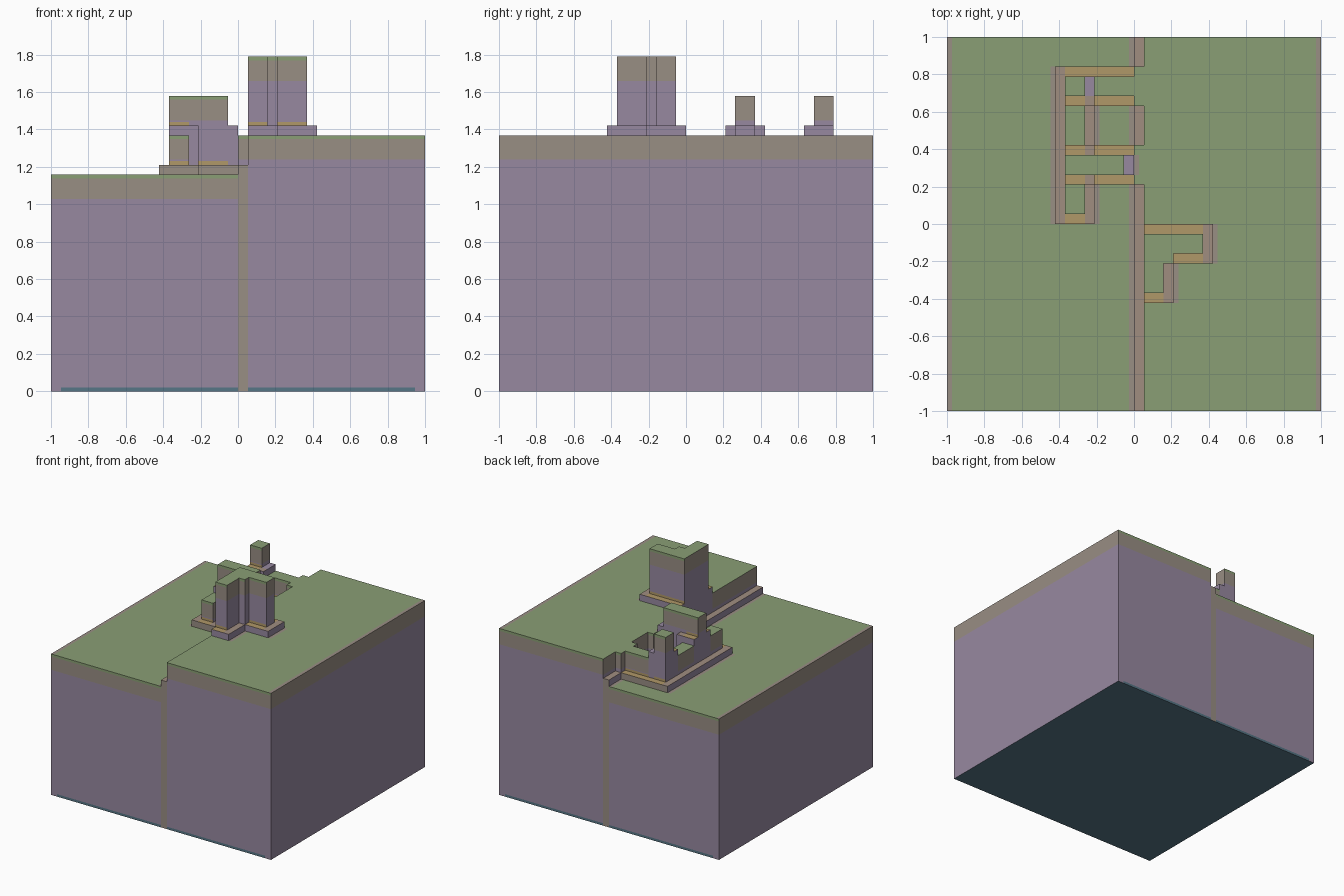
import bpy, bmesh

if "Cube" in bpy.data.objects:
    bpy.data.objects.remove(bpy.data.objects["Cube"])

U = 1 / 19          # block size
S = 2               # sub-cells per block
N = 38 * S          # sub-cells along each side


def linear(c):
    c /= 255
    return c / 12.92 if c <= 0.04045 else ((c + 0.055) / 1.055) ** 2.4


COLOURS = {
    "grass green": (138, 159, 117), "earth tan": (153, 142, 132),
    "rock purple": (151, 137, 160), "ledge orange": (176, 152, 104),
    "ledge dusk": (160, 141, 128), "base teal": (86, 118, 134),
}
materials = []
for name, rgb in COLOURS.items():
    m = bpy.data.materials.new(name)
    m.diffuse_color = (*[linear(c) for c in rgb], 1)
    m.use_nodes = True
    m.node_tree.nodes["Principled BSDF"].inputs["Base Color"].default_value = m.diffuse_color
    materials.append(m)
GREEN, TAN, PURPLE, ORANGE, DUSK, TEAL = range(6)

# Height map: each cell stores (height in blocks, top colour, owning part)
grid = {}


def paint(part, x0, x1, y0, y1, h, top=GREEN):
    for i in range((x0 + 19) * S, (x1 + 19) * S):
        for j in range((y0 + 19) * S, (y1 + 19) * S):
            grid[i, j] = (h, top, part)


# Ground: low side, cliff and high side
paint("lower_ground", -19, 0, -19, 19, 22)
paint("upper_ground", 0, 19, -19, 19, 26)
for y0, y1 in ((-19, 4), (8, 12), (16, 19)):
    paint("cliff_ledge", 0, 1, y0, y1, 23, DUSK)

# Footing around the small ruin
F = "ruin_footing"
paint(F, -8, -4, 0, 16, 23, DUSK)
paint(F, -7, -5, 0, 1, 23, ORANGE)
paint(F, -7, 0, 15, 16, 23, ORANGE)
paint(F, -5, -4, 8, 12, 23, DUSK)
for y in (4, 7, 12):
    paint(F, -4, 0, y, y + 1, 23, ORANGE)

# Ruin walls: low walls, wall caps, tall wall and corner post
R = "ruin_wall"
for y0, y1 in ((1, 4), (8, 12)):
    paint(R, -7, -5, y0, y1, 26)
for y in (4, 7, 12):
    paint(R, -7, -5, y, y + 1, 27, ORANGE)
    paint(R, -5, -4, y, y + 1, 27, DUSK)
paint(R, -4, 0, 13, 15, 26)
paint(R, -1, 0, 5, 7, 27, PURPLE)
paint(R, -5, -4, 13, 15, 27, PURPLE)
paint("ruin_tall_wall", -7, -1, 5, 7, 30)
paint("ruin_post", -7, -5, 13, 15, 30)

# Tower footing and stepped tower on the high side
T = "tower_footing"
paint(T, 1, 8, -4, 0, 27, DUSK)
paint(T, 1, 4, -8, -4, 27, DUSK)
paint(T, 1, 7, -1, 0, 27, ORANGE)
paint(T, 4, 7, -4, -3, 27, ORANGE)
paint(T, 1, 3, -8, -7, 27, ORANGE)
paint("tower", 1, 7, -3, -1, 34)
paint("tower", 1, 4, -4, -3, 34)
paint("tower", 1, 3, -7, -4, 34)

meshes = {}


def quad(part, pts, mat):
    bm = meshes.setdefault(part, bmesh.new()) if part not in meshes else meshes[part]
    bm.faces.new([bm.verts.new(p) for p in pts]).material_index = mat


def wall_bands(h, low, top, dy, foot, x):
    """Colour bands of one wall strip, from the top down, as (z_top, z_bottom, colour)."""
    z1, z0 = h * U, low * U
    if h in (23, 27) and top != GREEN:
        return [(z1, z0, TAN if dy and h == 23 else PURPLE)]
    levels = [(z1 - 0.02, GREEN)] if dy else []
    levels += [(z1 - 0.13, TAN)]
    if dy and foot == ORANGE:
        levels += [(z0 + 0.02, PURPLE), (z0, ORANGE)]
    elif dy and low == 0 and abs(x) < 0.95:
        levels += [(0.02, PURPLE), (0, TEAL)]
    else:
        levels += [(z0, PURPLE)]
    out, z = [], z1
    for lower, mat in levels:
        lower = max(lower, z0)
        if z - lower > 1e-5:
            out.append((z, lower, mat))
            z = lower
    return out


# Turn the height map into tops and walls
r = U / S / 2
for (i, j), (h, top, part) in grid.items():
    x, y = -1 + (2 * i + 1) * r, -1 + (2 * j + 1) * r
    colour = top
    for dx, dy in ((1, 0), (-1, 0), (0, 1), (0, -1)):
        low, foot, _ = grid.get((i + dx, j + dy), (0, None, None))
        # Worn earth strip on ground beside walls and at the outer sides
        if dx and part.endswith("ground") and (low > h or low == 0):
            colour = TAN
        if low >= h:
            continue
        tx, ty = -dy, dx
        ax, ay = x + (dx - tx) * r, y + (dy - ty) * r
        bx, by = x + (dx + tx) * r, y + (dy + ty) * r
        for z1, z0, mat in wall_bands(h, low, top, dy, foot, x):
            quad(part, [(ax, ay, z0), (bx, by, z0), (bx, by, z1), (ax, ay, z1)], mat)
    z = h * U
    quad(part, [(x - r, y - r, z), (x + r, y - r, z), (x + r, y + r, z), (x - r, y + r, z)], colour)

# Underside
quad("underside", [(-1, -1, 0), (-1, 1, 0), (1, 1, 0), (1, -1, 0)], TEAL)

# Merge cells into large flat faces and create the objects
for part, bm in meshes.items():
    bmesh.ops.remove_doubles(bm, verts=bm.verts[:], dist=1e-4)
    bmesh.ops.dissolve_limit(bm, angle_limit=0.01, verts=bm.verts[:],
                             edges=bm.edges[:], delimit={'MATERIAL'})
    me = bpy.data.meshes.new(part)
    bm.to_mesh(me)
    bm.free()
    for m in materials:
        me.materials.append(m)
    bpy.context.collection.objects.link(bpy.data.objects.new(part, me))
